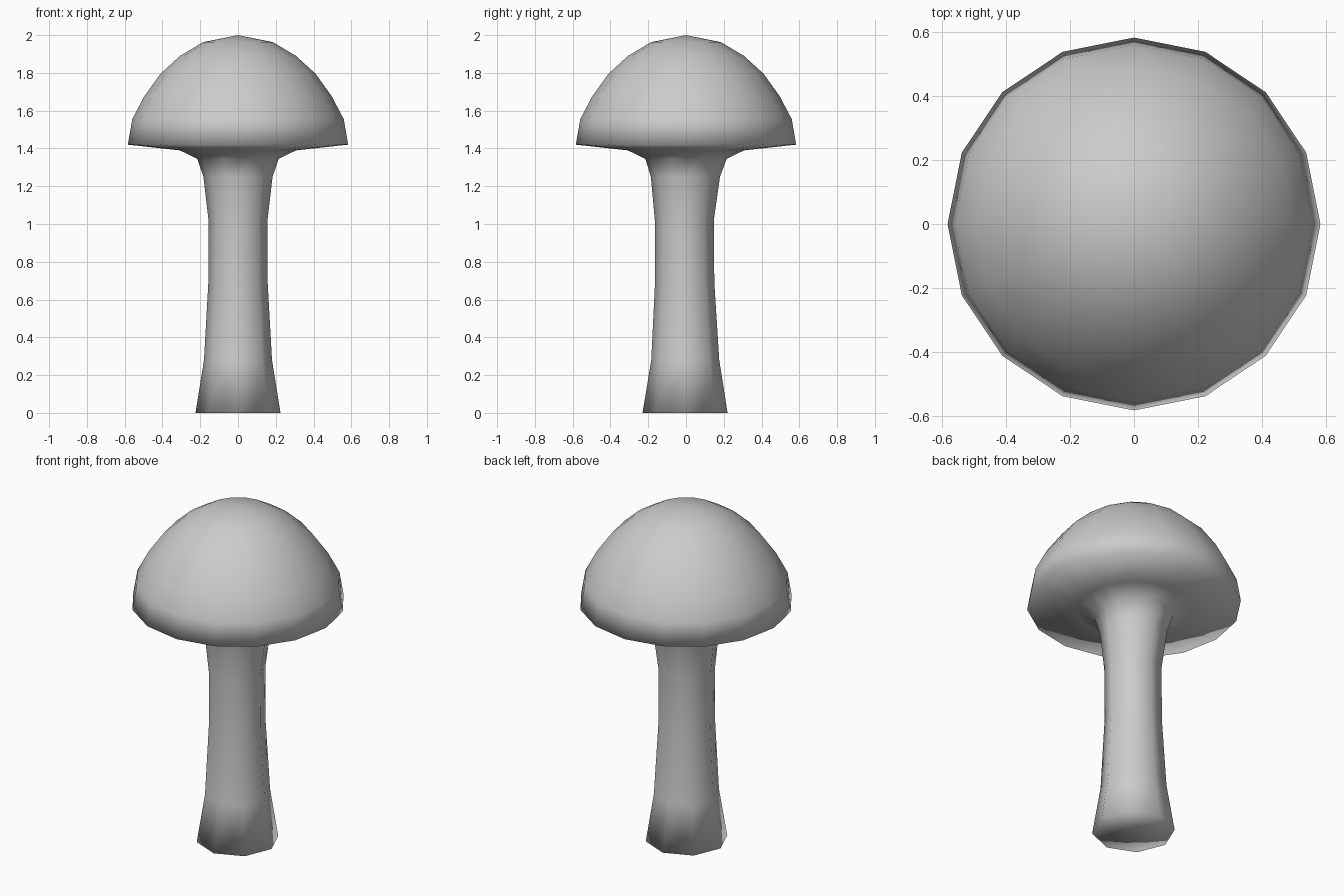
import bpy, bmesh, math

if "Cube" in bpy.data.objects:
    bpy.data.objects.remove(bpy.data.objects["Cube"])

SIDES = 16

# Profile from foot to crown: radius, height, y shift, octagonal section?
PROFILE = [
    # stem
    (0.225, 0.00, -0.005, True),
    (0.180, 0.28, -0.004, True),
    (0.157, 0.69, -0.007, True),
    (0.156, 1.02, -0.009, True),
    (0.183, 1.25, -0.003, True),
    (0.215, 1.345, 0.0, True),
    # underside of the cap
    (0.308, 1.39, 0.0, False),
    (0.583, 1.42, 0.0, False),
    # dome
    (0.560, 1.555, 0.0, False),
    (0.497, 1.675, 0.0, False),
    (0.411, 1.795, 0.0, False),
    (0.307, 1.89, 0.0, False),
    (0.185, 1.963, 0.0, False),
]


def ring(bm, radius, z, dy, octagon):
    """Ring of 16 points; octagonal rings put every other point mid-edge."""
    verts = []
    for i in range(SIDES):
        a = 2 * math.pi * i / SIDES
        r = radius * (math.cos(math.pi / 8) if octagon and i % 2 else 1)
        verts.append(bm.verts.new((r * math.cos(a), r * math.sin(a) + dy, z)))
    return verts


def fan(bm, loop, z):
    """Close a ring with triangles to a centre point."""
    c = bm.verts.new((0, 0, z))
    for i in range(SIDES):
        bm.faces.new((loop[i], loop[(i + 1) % SIDES], c))


# Stem and cap are one continuous smooth skin
bm = bmesh.new()
rings = [ring(bm, *p) for p in PROFILE]
for a, b in zip(rings, rings[1:]):
    for i in range(SIDES):
        j = (i + 1) % SIDES
        bm.faces.new((a[i], a[j], b[j], b[i]))
fan(bm, rings[0], 0.0)
fan(bm, rings[-1], 2.0)
bmesh.ops.recalc_face_normals(bm, faces=bm.faces)
for f in bm.faces:
    f.smooth = True

mesh = bpy.data.meshes.new("mushroom")
bm.to_mesh(mesh)
bm.free()
bpy.context.collection.objects.link(bpy.data.objects.new("mushroom", mesh))
